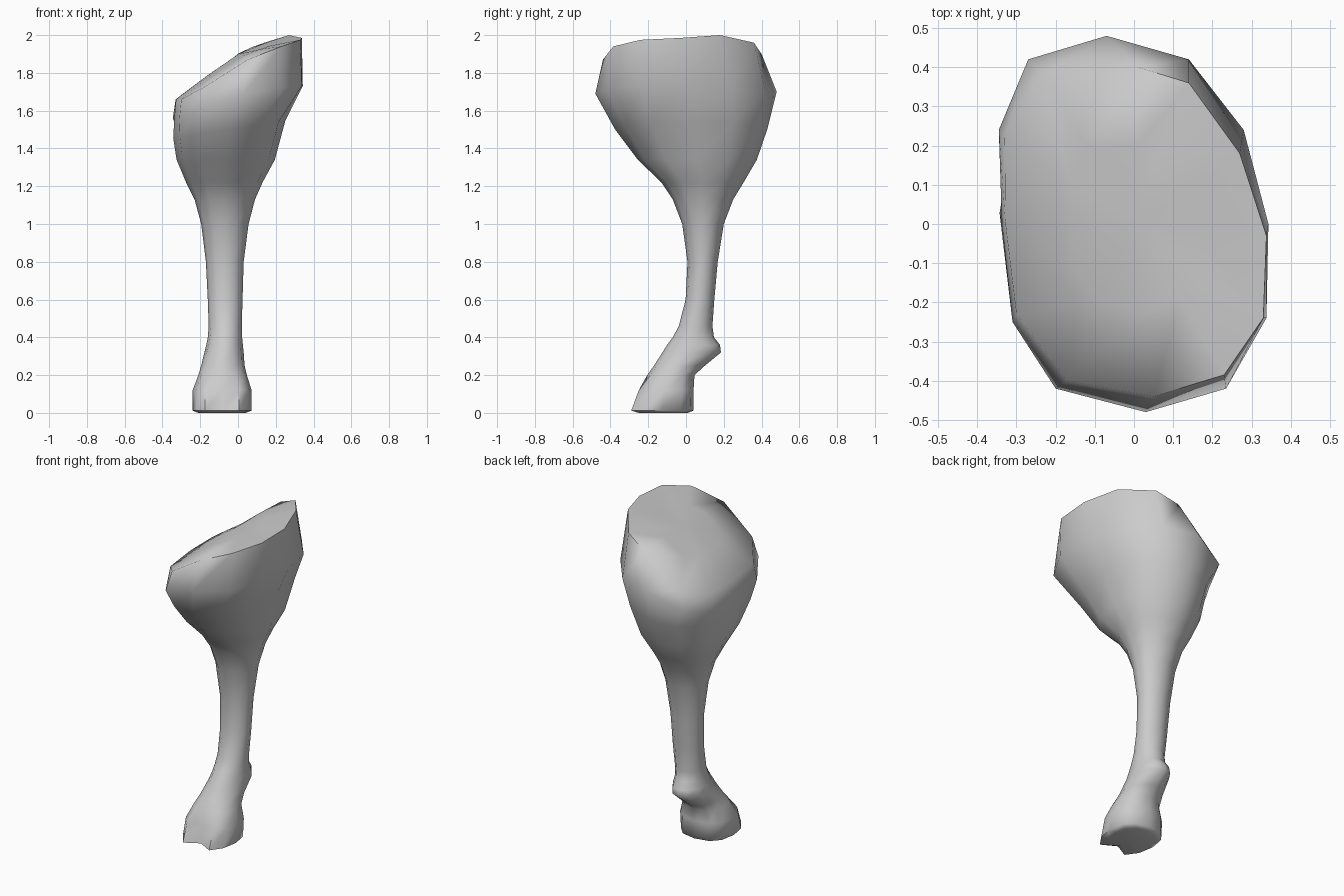
import bpy, bmesh
from math import cos, sin, pi, radians, copysign

SIDES = 12


def rounded(v, power):
    return copysign(abs(v) ** power, v) if abs(v) > 1e-6 else 0.0


def oval(z, x0, x1, y0, y1, power=1.0, tilt=0.0, cleft=0.0):
    """Ring of points filling a box in x and y, with an optional tilt and toe cleft."""
    cx, cy, rx, ry = (x0 + x1) / 2, (y0 + y1) / 2, (x1 - x0) / 2, (y1 - y0) / 2
    pts = []
    for k in range(SIDES):
        a = 2 * pi * k / SIDES
        x, y = rx * rounded(cos(a), power), ry * rounded(sin(a), power)
        if cleft:
            if k == 9:
                y += cleft
            elif k in (8, 10):
                y = -ry
        pts.append((cx + x, cy + y, z + tilt * x))
    return pts


# hoof: z, x range, y range, squareness, tilt, cleft depth
hoof = [
    (0.00, -0.21, 0.04, -0.25, 0.01, 0.85, 0, 0.04),
    (0.012, -0.24, 0.072, -0.29, 0.04, 0.8, 0, 0.05),
    (0.12, -0.24, 0.072, -0.25, 0.04, 0.8, 0, 0.03),
    (0.20, -0.21, 0.047, -0.205, 0.045, 0.9),
]
# ankle with rear bump, then shin
shin = [
    (0.25, -0.195, 0.035, -0.17, 0.10),
    (0.32, -0.178, 0.03, -0.125, 0.185),
    (0.36, -0.168, 0.026, -0.10, 0.18),
    (0.40, -0.16, 0.022, -0.07, 0.148),
    (0.46, -0.155, 0.02, -0.038, 0.14),
    (0.60, -0.16, 0.024, -0.002, 0.15),
    (0.80, -0.17, 0.03, 0.008, 0.168),
    (1.00, -0.195, 0.056, -0.02, 0.20),
    (1.13, -0.23, 0.09, -0.07, 0.25),
]
# swelling thigh
thigh = [
    (1.22, -0.275, 0.13, -0.13, 0.305, 1.0),
    (1.34, -0.325, 0.195, -0.255, 0.375, 0.93),
    (1.50, -0.343, 0.25, -0.375, 0.43, 0.88, 0.15),
]
# widest line and slanted upper rim
widest = [
    (0.343, 0, 1.73), (0.28, 0.24, 1.71), (0.14, 0.42, 1.70), (-0.07, 0.48, 1.70),
    (-0.27, 0.42, 1.61), (-0.345, 0.24, 1.56), (-0.337, 0, 1.56), (-0.31, -0.25, 1.56),
    (-0.20, -0.42, 1.61), (0.03, -0.48, 1.69), (0.235, -0.42, 1.72), (0.338, -0.24, 1.73),
]
rim = [
    (0.338, -0.03, 1.985), (0.27, 0.18, 2.0), (0.14, 0.36, 1.96), (0.01, 0.40, 1.90),
    (-0.23, 0.38, 1.71), (-0.33, 0.22, 1.66), (-0.328, 0, 1.66), (-0.30, -0.23, 1.66),
    (-0.17, -0.40, 1.73), (0.05, -0.44, 1.87), (0.23, -0.385, 1.94), (0.33, -0.24, 1.975),
]
# gently domed top
cap = [(x * 0.5, y * 0.5, 1.885 + (z - 1.885) * 0.5 + 0.012) for x, y, z in rim]

rings = [oval(*r) for r in hoof + shin + thigh] + [widest, rim, cap]

bm = bmesh.new()
loops = [[bm.verts.new(p) for p in ring] for ring in rings]
for low, high in zip(loops, loops[1:]):
    for i in range(SIDES):
        j = (i + 1) % SIDES
        bm.faces.new((low[i], low[j], high[j], high[i]))
for loop, centre in ((loops[0], (-0.085, -0.11, 0.004)), (loops[-1], (0, 0, 1.898))):
    c = bm.verts.new(centre)
    for i in range(SIDES):
        bm.faces.new((loop[i], loop[(i + 1) % SIDES], c))
bmesh.ops.recalc_face_normals(bm, faces=bm.faces)

mesh = bpy.data.meshes.new("hoofed_leg")
bm.to_mesh(mesh)
bm.free()
leg = bpy.data.objects.new("hoofed_leg", mesh)
bpy.context.collection.objects.link(leg)
bpy.context.view_layer.objects.active = leg
leg.select_set(True)
bpy.ops.object.shade_smooth_by_angle(angle=radians(70))
